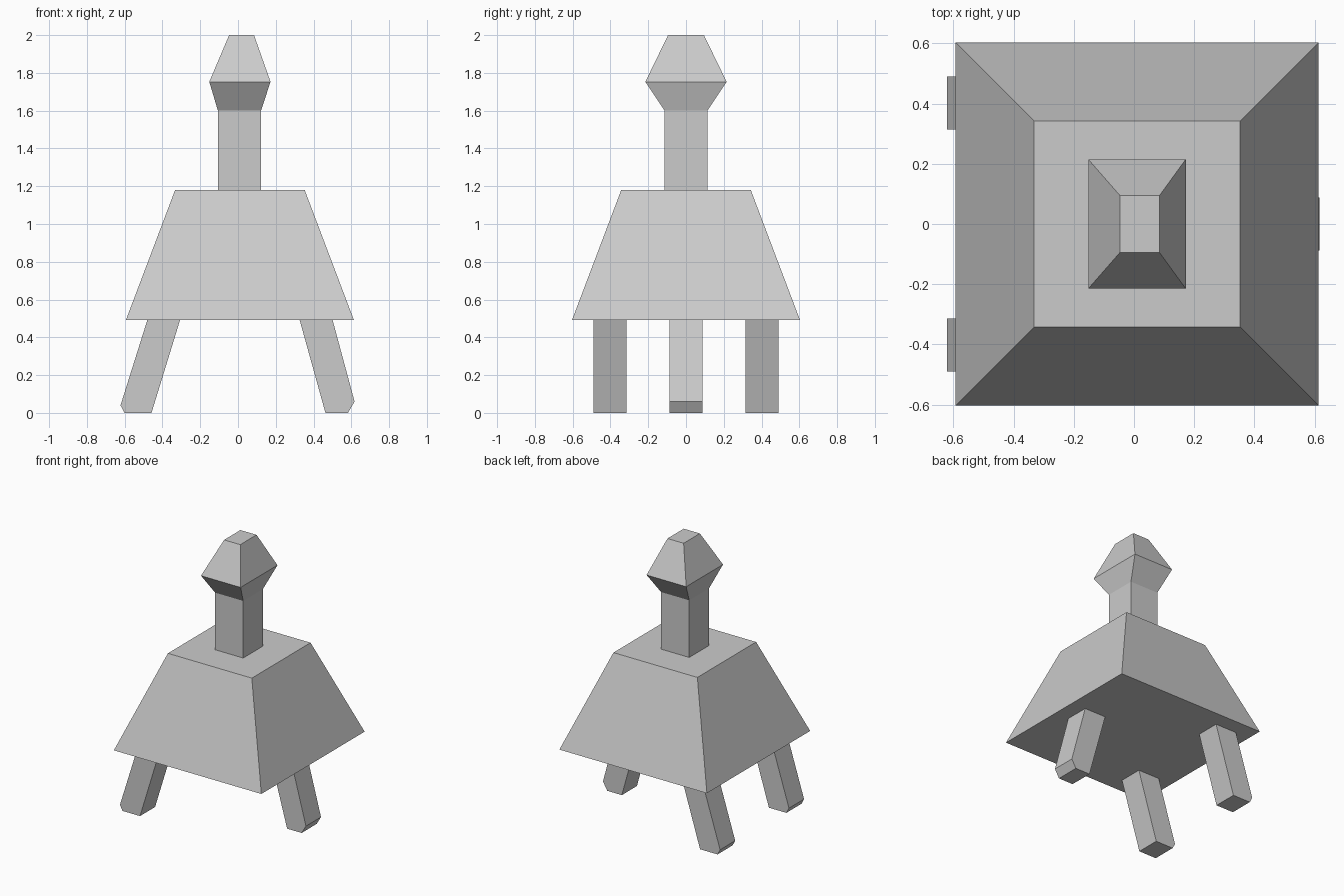
import bpy, bmesh

if "Cube" in bpy.data.objects:
    bpy.data.objects.remove(bpy.data.objects["Cube"])


def loft(name, rings):
    """Stack of rectangles (centre x, half x, half y, z), capped at both ends."""
    bm = bmesh.new()
    loops = [[bm.verts.new((cx + sx * hx, sy * hy, z))
              for sx, sy in ((-1, -1), (1, -1), (1, 1), (-1, 1))]
             for cx, hx, hy, z in rings]
    for a, b in zip(loops, loops[1:]):
        for i in range(4):
            j = (i + 1) % 4
            bm.faces.new((a[i], a[j], b[j], b[i]))
    bm.faces.new(loops[0])
    bm.faces.new(loops[-1])
    finish(name, bm)


def prism(name, profile, y, half):
    """Extrude an x-z profile along y, centred on the given y."""
    bm = bmesh.new()
    face = bm.faces.new([bm.verts.new((x, y - half, z)) for x, z in profile])
    out = bmesh.ops.extrude_face_region(bm, geom=[face])
    verts = [g for g in out["geom"] if isinstance(g, bmesh.types.BMVert)]
    bmesh.ops.translate(bm, verts=verts, vec=(0, 2 * half, 0))
    finish(name, bm)


def finish(name, bm):
    bmesh.ops.recalc_face_normals(bm, faces=bm.faces)
    mesh = bpy.data.meshes.new(name)
    bm.to_mesh(mesh)
    bm.free()
    bpy.context.collection.objects.link(bpy.data.objects.new(name, mesh))


# Tapered body
loft("body", [(0.01, 0.603, 0.603, 0.493), (0.01, 0.343, 0.343, 1.18)])

# Neck flaring into the head, then tapering to a flat crown
loft("neck_and_head", [(0.008, 0.115, 0.115, 1.15), (0.008, 0.115, 0.115, 1.602),
                       (0.01, 0.162, 0.215, 1.753), (0.019, 0.066, 0.095, 2.0)])

# Two splayed legs on the left, tops tucked into the body
left_profile = [(-0.601, 0), (-0.458, 0), (-0.291, 0.543), (-0.464, 0.543), (-0.622, 0.04)]
for name, y in (("left_leg_front", -0.402), ("left_leg_back", 0.402)):
    prism(name, left_profile, y, 0.088)

# Single splayed leg on the right
prism("right_leg", [(0.463, 0), (0.582, 0), (0.617, 0.06), (0.487, 0.543), (0.312, 0.543)],
      0, 0.088)
